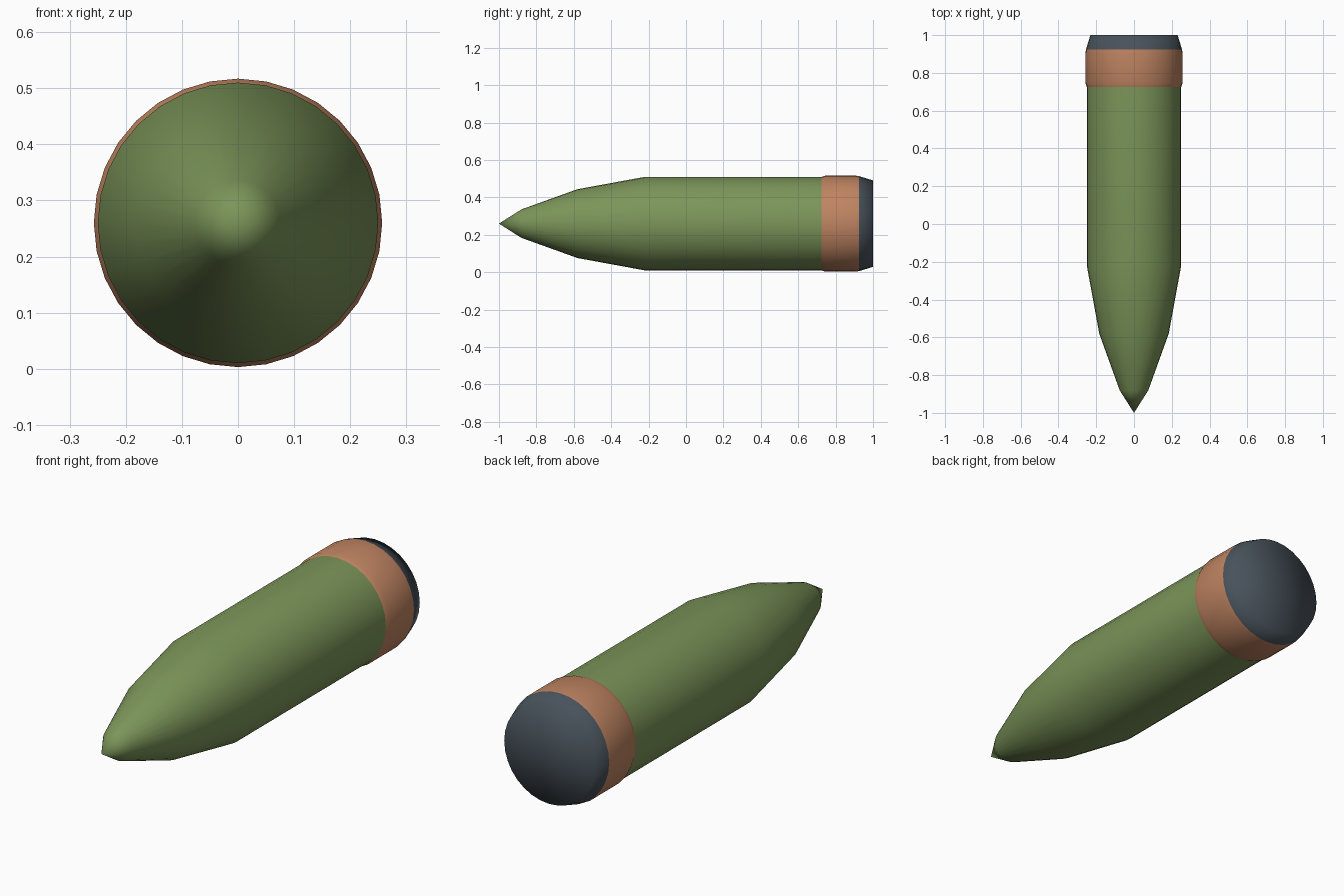
import bpy, bmesh
from math import tau
from mathutils import Vector

if "Cube" in bpy.data.objects:
    bpy.data.objects.remove(bpy.data.objects["Cube"])

AXIS_Z = 0.26
SIDES = 32


def lathe(name, profile, color):
    """Spin (y, radius) points around the long axis."""
    bm = bmesh.new()
    verts = [bm.verts.new((0, y, r)) for y, r in profile]
    edges = [bm.edges.new(pair) for pair in zip(verts, verts[1:])]
    bmesh.ops.spin(bm, geom=verts + edges, cent=(0, 0, 0), axis=(0, 1, 0),
                   angle=tau, steps=SIDES)
    bmesh.ops.remove_doubles(bm, verts=bm.verts, dist=1e-4)
    # Point every face away from the shell's inside
    inside = Vector((0, sum(y for y, r in profile) / len(profile), 0))
    bm.normal_update()
    for f in bm.faces:
        f.smooth = True
        if f.normal.dot(f.calc_center_median() - inside) < 0:
            f.normal_flip()
    me = bpy.data.meshes.new(name)
    bm.to_mesh(me)
    bm.free()
    mat = bpy.data.materials.new(name + "_paint")
    mat.diffuse_color = (*color, 1)
    mat.use_nodes = True
    mat.node_tree.nodes["Principled BSDF"].inputs["Base Color"].default_value = mat.diffuse_color
    me.materials.append(mat)
    ob = bpy.data.objects.new(name, me)
    ob.location.z = AXIS_Z
    bpy.context.collection.objects.link(ob)


# Pointed nose and straight body
lathe("shell_body", [(-1.0, 0), (-0.88, 0.076), (-0.58, 0.184),
                     (-0.22, 0.25), (0.725, 0.25)], (0.20, 0.30, 0.10))

# Raised copper band
lathe("driving_band", [(0.725, 0.25), (0.745, 0.257), (0.905, 0.257),
                       (0.925, 0.254)], (0.52, 0.23, 0.12))

# Tapered base with closed end
lathe("base_cap", [(0.925, 0.254), (1.0, 0.231), (1.0, 0)],
      (0.065, 0.085, 0.105))
